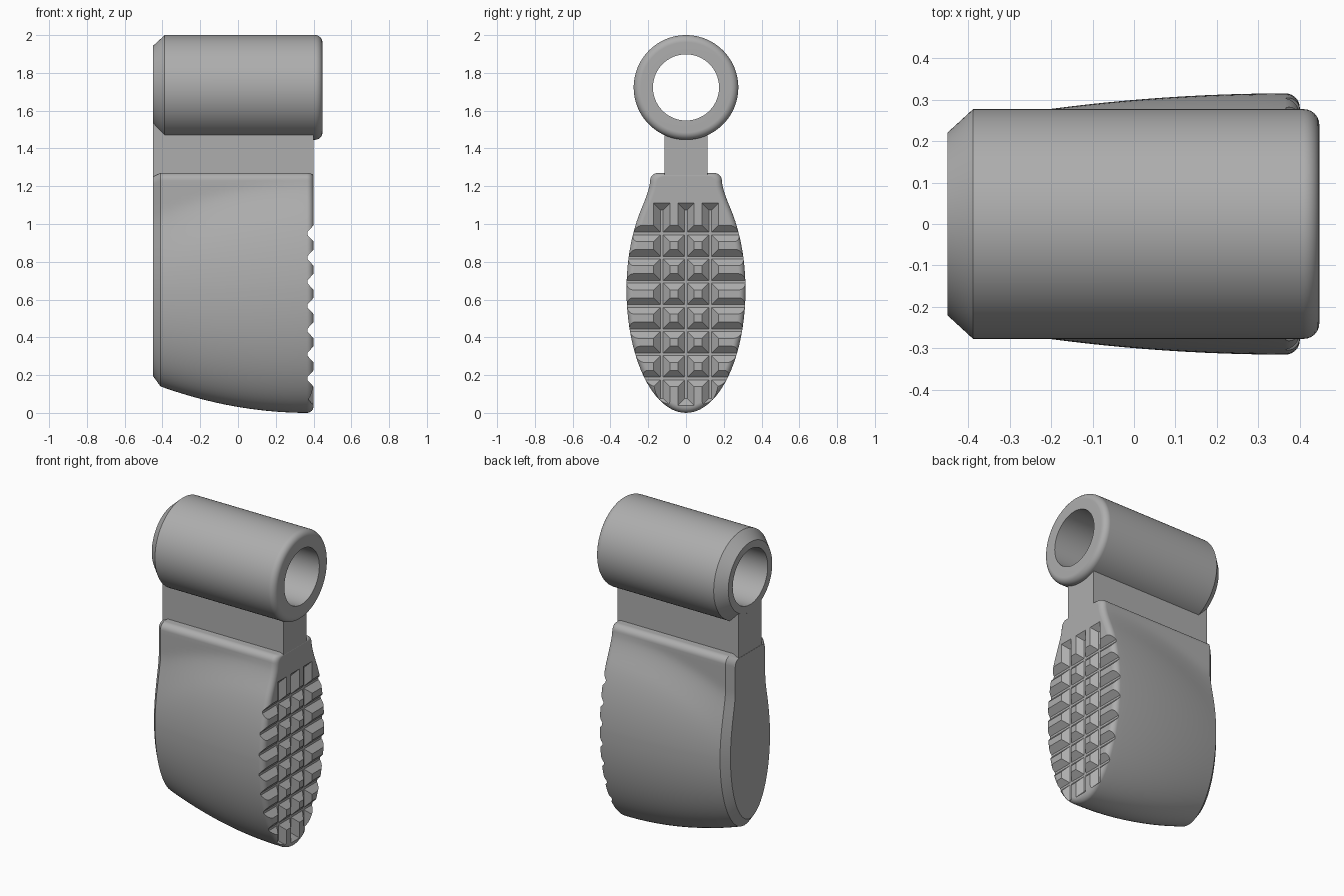
import bpy, bmesh, math

old = bpy.data.objects.get("Cube")
if old:
    bpy.data.objects.remove(old, do_unlink=True)

grey = bpy.data.materials.new("plain grey")
grey.use_nodes = True
colour = (0.42, 0.42, 0.42, 1)
grey.diffuse_color = colour
grey.node_tree.nodes["Principled BSDF"].inputs["Base Color"].default_value = colour


def finish(name, bm):
    """Turn a bmesh into a grey object."""
    bmesh.ops.recalc_face_normals(bm, faces=bm.faces)
    mesh = bpy.data.meshes.new(name)
    bm.to_mesh(mesh)
    bm.free()
    mesh.materials.append(grey)
    obj = bpy.data.objects.new(name, mesh)
    bpy.context.collection.objects.link(obj)
    return obj


def select(obj):
    bpy.ops.object.select_all(action="DESELECT")
    obj.select_set(True)
    bpy.context.view_layer.objects.active = obj


def smooth(obj, degrees):
    select(obj)
    bpy.ops.object.shade_smooth_by_angle(angle=math.radians(degrees))
    obj.modifiers.new("even shading", "WEIGHTED_NORMAL").keep_sharp = True


def loft(bm, sections, closed=False):
    """Bridge equal rings of points; cap the ends unless closed."""
    rings = [[bm.verts.new(p) for p in s] for s in sections]
    n = len(rings[0])
    pairs = list(zip(rings, rings[1:])) + ([(rings[-1], rings[0])] if closed else [])
    for a, b in pairs:
        for i in range(n):
            j = (i + 1) % n
            bm.faces.new((a[i], a[j], b[j], b[i]))
    if not closed:
        bm.faces.new(rings[0])
        bm.faces.new(rings[-1])


def arc(radius, steps):
    """Quarter round as (run, inset) pairs."""
    angles = [math.pi / 2 * i / steps for i in range(steps + 1)]
    return [(radius * math.sin(a), radius * (1 - math.cos(a))) for a in angles]


# Hollow barrel: chamfered at one end, rounded at the other
AXIS_Z, OUTER, BORE, ROUND = 1.723, 0.277, 0.175, 0.038
profile = [(-0.45, BORE), (-0.45, 0.22), (-0.388, OUTER)]
profile += [(0.409 + run, OUTER - inset) for run, inset in arc(ROUND, 6)]
profile.append((0.447, BORE))
SIDES = 96
bm = bmesh.new()
turns = [2 * math.pi * i / SIDES for i in range(SIDES)]
loft(bm, [[(x, r * math.cos(t), AXIS_Z + r * math.sin(t)) for t in turns]
          for x, r in profile], closed=True)
smooth(finish("barrel", bm), 30)

# Neck plate
bm = bmesh.new()
loft(bm, [[(x, y, z) for x, y in ((-0.449, -0.115), (0.399, -0.115),
                                  (0.399, 0.115), (-0.449, 0.115))]
          for z in (1.22, 1.535)])
finish("neck", bm)

# Pad: elliptical sections blended into a straight shoulder
MID, TOP, SHOULDER, CORNER, BLEND = 0.65, 1.27, 0.19, 0.04, 0.05


def pad_section(x, inset):
    u = max(0, (0.37 - x) / 0.78)
    wide = 0.315 - 0.07 * u * u - inset
    tall = MID - 0.14 * u * u - inset
    box, top = SHOULDER - inset, TOP - inset * 0.5

    def half(z):
        oval = wide * math.sqrt(max(0, 1 - ((z - MID) / tall) ** 2))
        if z < MID:
            return oval
        over = max(0, z - top + CORNER)
        side = box - CORNER + math.sqrt(max(0, CORNER ** 2 - over ** 2))
        near = max(0, 1 - abs(oval - side) / BLEND)
        return max(oval, side) + BLEND * near * near / 4

    heights = [MID - tall * math.cos(math.pi / 2 * i / 20) for i in range(20)]
    heights += [MID + (top - CORNER - MID) * i / 24 for i in range(24)]
    heights += [top - CORNER + CORNER * math.sin(math.pi / 2 * i / 6) for i in range(7)]
    right = [(x, half(z), z) for z in heights]
    left = [(x, -y, z) for x, y, z in reversed(right[1:])]
    return right + left


stations = [(-0.45, 0.04), (-0.41, 0)]
stations += [(-0.41 + 0.775 * i / 16, 0) for i in range(1, 16)]
stations += [(0.365 + run, inset) for run, inset in arc(0.035, 6)]
bm = bmesh.new()
loft(bm, [pad_section(*s) for s in stations])
pad = finish("pad", bm)

# Crossed grooves in the pad face
FACE, DEPTH, MOUTH, FLOOR, PITCH = 0.4, 0.033, 0.043, 0.007, 0.128
ROWS = [0.182 + PITCH * i for i in range(7)]
COLUMNS = [-PITCH, 0, PITCH]


def groove(bm, y0, y1, z0, z1):
    """Block with sloped walls, flared past the pad face."""
    slope = (MOUTH - FLOOR) / DEPTH
    sections = []
    for x in (FACE - DEPTH, FACE + 0.03):
        g = FLOOR + slope * (x - FACE + DEPTH) - MOUTH
        sections.append([(x, y0 - g, z0 - g), (x, y1 + g, z0 - g),
                         (x, y1 + g, z1 + g), (x, y0 - g, z1 + g)])
    loft(bm, sections)


rows, columns = bmesh.new(), bmesh.new()
for z in ROWS:
    groove(rows, -0.45, 0.45, z - MOUTH, z + MOUTH)
for y in COLUMNS:
    groove(columns, y - MOUTH, y + MOUTH, 0.04, 1.11)

for name, cut in (("row_cutter", rows), ("column_cutter", columns)):
    cutter = finish(name, cut)
    cutter.hide_render = True
    mod = pad.modifiers.new(name, "BOOLEAN")
    mod.operation, mod.solver, mod.object = "DIFFERENCE", "EXACT", cutter
    select(pad)
    bpy.ops.object.modifier_apply(modifier=name)
    bpy.data.objects.remove(cutter, do_unlink=True)
smooth(pad, 24)
